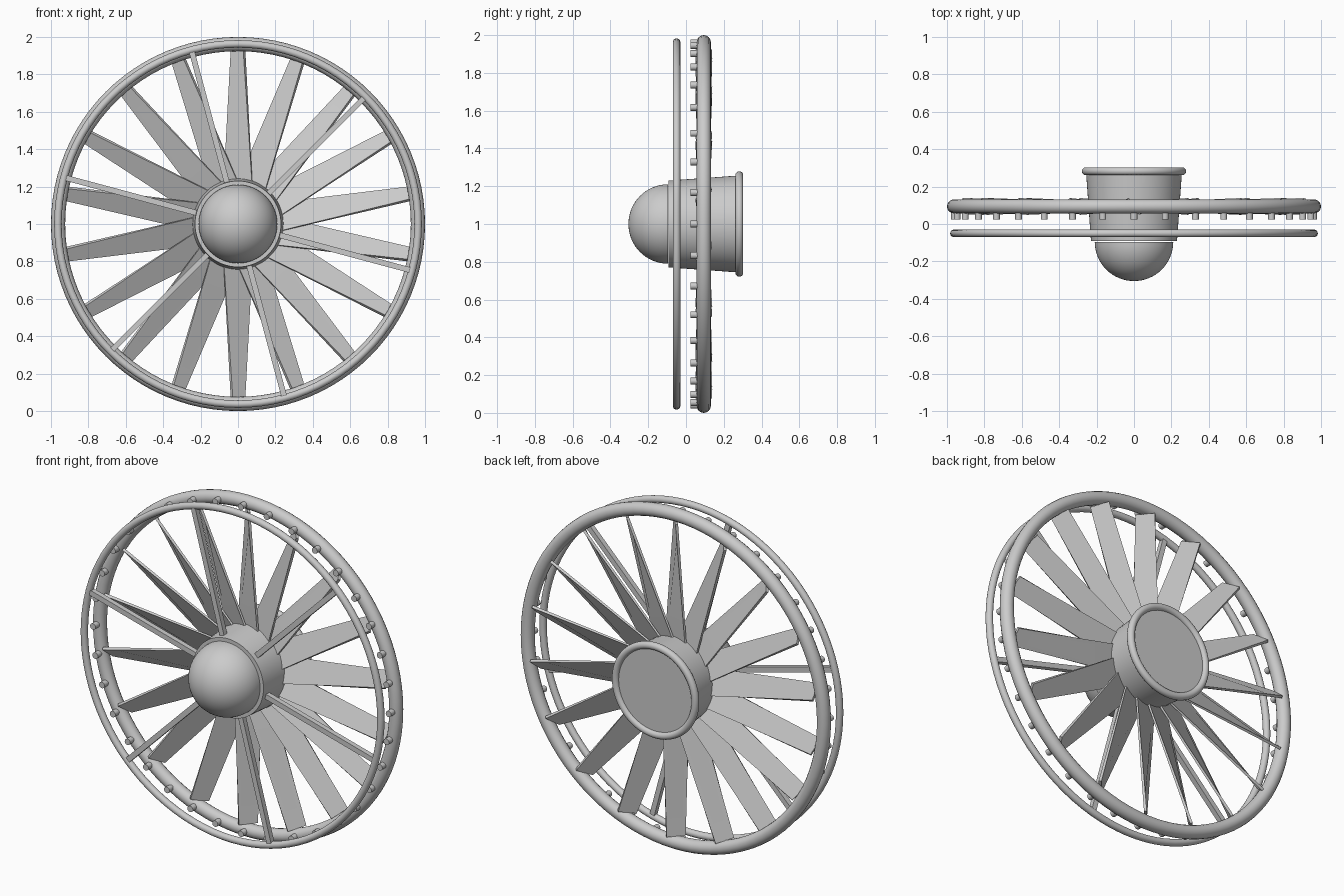
import bpy, bmesh
from math import sin, cos, pi, radians
from mathutils import Vector

CENTRE = Vector((0, 0, 1))

cube = bpy.data.objects.get("Cube")
if cube:
    bpy.data.objects.remove(cube)

metal = bpy.data.materials.new("plain_grey_metal")
metal.use_nodes = True
GREY = (0.6, 0.6, 0.6, 1)
metal.diffuse_color = GREY
metal.node_tree.nodes["Principled BSDF"].inputs["Base Color"].default_value = GREY


def finish(bm, name, smooth=None):
    """Turn a bmesh into a named object, optionally smooth-shaded by angle."""
    bmesh.ops.recalc_face_normals(bm, faces=bm.faces)
    mesh = bpy.data.meshes.new(name)
    bm.to_mesh(mesh)
    bm.free()
    mesh.materials.append(metal)
    obj = bpy.data.objects.new(name, mesh)
    obj.location = CENTRE
    bpy.context.collection.objects.link(obj)
    if smooth:
        bpy.ops.object.select_all(action="DESELECT")
        obj.select_set(True)
        bpy.context.view_layer.objects.active = obj
        bpy.ops.object.shade_smooth_by_angle(angle=radians(smooth))
    return obj


def lathe(name, profile, steps=96, closed=False):
    """Revolve (radius, y) points about the wheel axis."""
    bm = bmesh.new()
    verts = [bm.verts.new((r, y, 0)) for r, y in profile]
    edges = [bm.edges.new(pair) for pair in zip(verts, verts[1:])]
    if closed:
        edges.append(bm.edges.new((verts[-1], verts[0])))
    bmesh.ops.spin(bm, geom=verts + edges, cent=(0, 0, 0), axis=(0, 1, 0),
                   angle=2 * pi, steps=steps)
    bmesh.ops.remove_doubles(bm, verts=bm.verts, dist=0.0001)
    return finish(bm, name, 35)


def ring(name, major, minor, y):
    circle = [(major + minor * cos(t * pi / 8), y + minor * sin(t * pi / 8))
              for t in range(16)]
    return lathe(name, circle, closed=True)


def spoke(bm, angle, sections, y):
    """Box between two sections: (radius, chord, thickness, pitch in degrees)."""
    radial = Vector((cos(angle), 0, sin(angle)))
    tangent = Vector((-sin(angle), 0, cos(angle)))
    back = Vector((0, 1, 0))
    loops = []
    for r, chord, thick, pitch in sections:
        p = radians(pitch)
        along = tangent * cos(p) + back * sin(p)
        across = back * cos(p) - tangent * sin(p)
        loops.append([bm.verts.new(radial * r + back * y + along * (chord / 2 * u)
                                   + across * (thick / 2 * v))
                      for u, v in ((-1, -1), (1, -1), (1, 1), (-1, 1))])
    a, b = loops
    bm.faces.new(a)
    bm.faces.new(b)
    for i in range(4):
        j = (i + 1) % 4
        bm.faces.new((a[i], a[j], b[j], b[i]))


# Rims
ring("main_rim", 0.962, 0.038, 0.094)
ring("front_rim", 0.963, 0.02, -0.05)

# Hub: nose dome, tapered barrel and rear lip
lathe("nose_dome", [(0.21 * sin(t * pi / 32), -0.095 - 0.21 * cos(t * pi / 32))
                    for t in range(17)], 64)
lathe("hub_barrel", [(0, -0.092), (0.23, -0.092), (0.257, 0.285), (0, 0.285)], 64)
ring("hub_rear_lip", 0.258, 0.021, 0.282)

# Twisted fan blades
bm = bmesh.new()
for i in range(18):
    spoke(bm, radians(90 + 20 * i), [(0.22, 0.155, 0.012, 12), (0.925, 0.105, 0.015, 50)], 0.094)
finish(bm, "fan_blades")

# Struts carrying the front rim
bm = bmesh.new()
for i in range(6):
    spoke(bm, radians(45 + 60 * i), [(0.2, 0.03, 0.03, 0), (0.955, 0.03, 0.03, 0)], -0.05)
finish(bm, "front_struts")

# Studs round the main rim
bm = bmesh.new()
for i in range(36):
    a = radians(10 * i)
    made = bmesh.ops.create_cone(bm, cap_ends=True, segments=16, radius1=0.018,
                                 radius2=0.018, depth=0.04)["verts"]
    for v in made:
        x, y, z = v.co
        v.co = (0.96 * cos(a) + x, 0.045 + z, 0.96 * sin(a) + y)
finish(bm, "rim_studs", 35)
